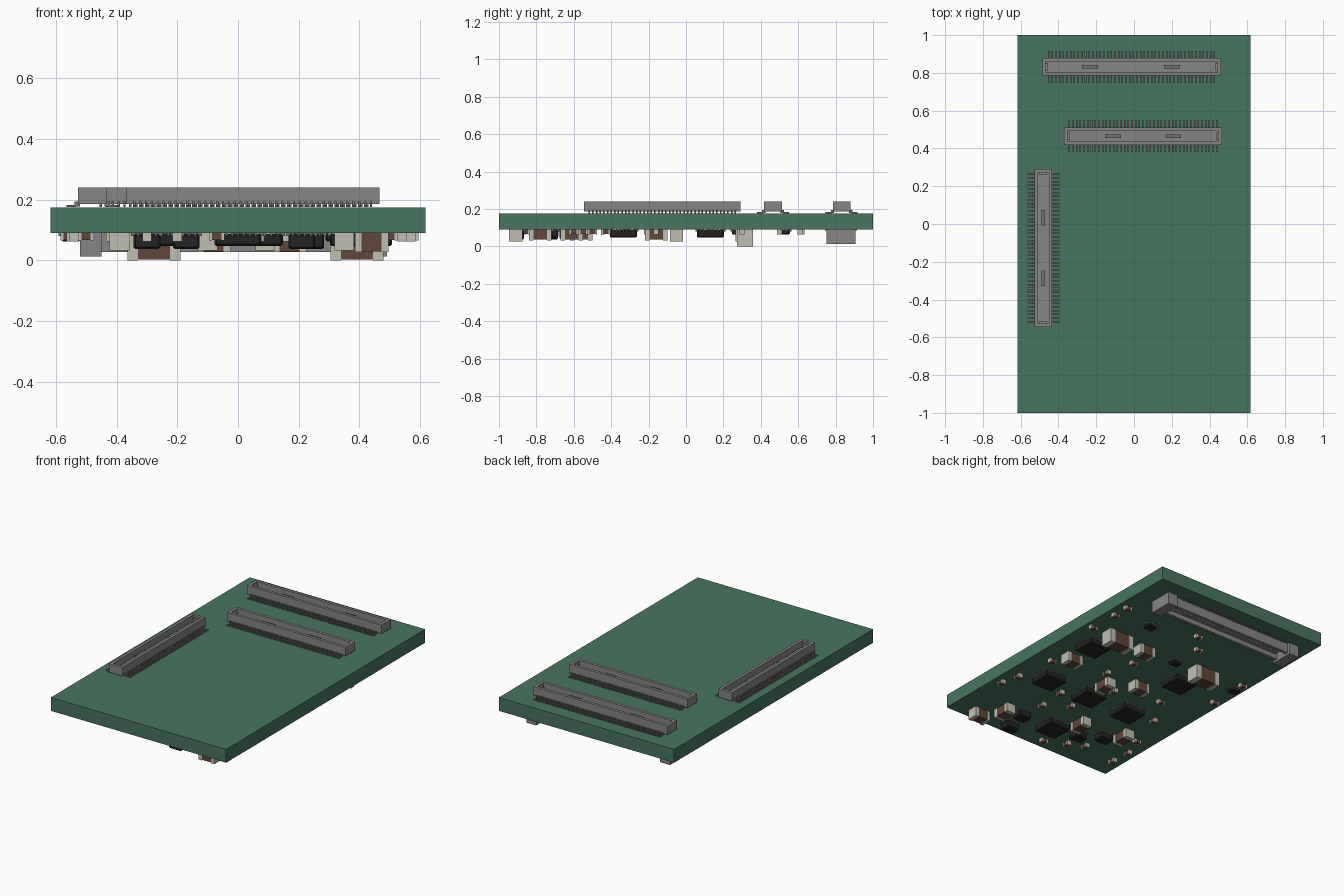
import bpy
import bmesh
from mathutils import Matrix, Vector

if "Cube" in bpy.data.objects:
    bpy.data.objects.remove(bpy.data.objects["Cube"])

UNDER = 0.093   # underside of the board
TOP = 0.175     # upper side of the board


def material(name, r, g, b):
    mat = bpy.data.materials.new(name)
    mat.use_nodes = True
    mat.diffuse_color = (r, g, b, 1)
    mat.node_tree.nodes["Principled BSDF"].inputs["Base Color"].default_value = (r, g, b, 1)
    return mat


GREEN = material("board green", 0.065, 0.178, 0.12)
GREY = material("connector grey", 0.24, 0.24, 0.24)
METAL = material("pin metal", 0.17, 0.17, 0.17)
BLACK = material("chip black", 0.017, 0.017, 0.018)
BROWN = material("ceramic brown", 0.12, 0.06, 0.04)
SILVER = material("solder cap", 0.52, 0.52, 0.45)


def box(bm, low, high, index=0):
    """Add an axis-aligned box between two corners."""
    low, high = Vector(low), Vector(high)
    size = high - low
    place = Matrix.Translation((low + high) / 2) @ Matrix.Diagonal((*size, 1))
    made = bmesh.ops.create_cube(bm, size=1, matrix=place)
    for face in {f for v in made["verts"] for f in v.link_faces}:
        face.material_index = index


def finish(bm, name, mats, location=(0, 0, 0), turned=False):
    mesh = bpy.data.meshes.new(name)
    bm.to_mesh(mesh)
    bm.free()
    for mat in mats:
        mesh.materials.append(mat)
    obj = bpy.data.objects.new(name, mesh)
    obj.location = location
    if turned:
        obj.rotation_euler.z = 1.5707963
    bpy.context.collection.objects.link(obj)
    return obj


def shell(bm, half, wide, height, wall, floor):
    """Open tray: floor, two long walls and two end walls."""
    box(bm, (-half, -wide, 0), (half, wide, floor))
    for s in (-1, 1):
        y = sorted((s * wide, s * (wide - wall)))
        box(bm, (-half, y[0], floor), (half, y[1], height))
        x = sorted((s * half, s * (half - wall)))
        box(bm, (x[0], wall - wide, floor), (x[1], wide - wall, height))


def top_connector(name, x, y, length, ribs, turned=False):
    half, wide = length / 2, 0.047
    bm = bmesh.new()
    shell(bm, half, wide, 0.055, 0.018, 0.015)
    # raised ledges inside each end
    for s in (-1, 1):
        ends = sorted((s * (half - 0.018), s * (half - 0.03)))
        box(bm, (ends[0], -0.02, 0.015), (ends[1], 0.02, 0.042))
    # locating ribs on the floor
    for r in ribs:
        box(bm, (r - 0.042, -0.01, 0.015), (r + 0.042, 0.01, 0.035), 1)
    # bent leads along both long sides
    count = round(length / 0.0205)
    for i in range(count):
        px = (i - (count - 1) / 2) * 0.0195
        for s in (-1, 1):
            rise = sorted((s * 0.04, s * 0.058))
            foot = sorted((s * 0.053, s * 0.085))
            box(bm, (px - 0.004, rise[0], -0.008), (px + 0.004, rise[1], 0.008), 1)
            box(bm, (px - 0.004, foot[0], -0.01), (px + 0.004, foot[1], -0.003), 1)
    finish(bm, name, [GREY, METAL], (x, y, TOP + 0.011), turned)


def chip(name, x, y, sx, sy, height):
    bm = bmesh.new()
    hx, hy = sx / 2, sy / 2
    box(bm, (-hx, -hy, -height), (hx, hy, -0.006))
    bmesh.ops.bevel(bm, geom=bm.edges[:], offset=0.006, segments=1, affect="EDGES")
    # short leads on all four sides
    n = max(3, round(sx / 0.022))
    for i in range(n):
        t = ((i + 0.5) / n - 0.5) * 0.88
        for s in (-1, 1):
            a = sorted((s * (hy - 0.01), s * (hy + 0.008)))
            box(bm, (t * sx - 0.004, a[0], -0.012), (t * sx + 0.004, a[1], 0), 1)
            a = sorted((s * (hx - 0.01), s * (hx + 0.008)))
            box(bm, (a[0], t * sy - 0.004, -0.012), (a[1], t * sy + 0.004, 0), 1)
    finish(bm, name, [BLACK, METAL], (x, y, UNDER))


def capacitor(name, x, y, length, width, height, turned=False):
    """Ceramic body between two slightly larger solder caps."""
    bm = bmesh.new()
    hl, hw, cap = length / 2, width / 2, length * 0.2
    box(bm, (cap - hl, 0.003 - hw, 0.003 - height), (hl - cap, hw - 0.003, 0))
    for s in (-1, 1):
        e = sorted((s * hl, s * (hl - cap)))
        box(bm, (e[0], -hw, -height), (e[1], hw, 0), 1)
    finish(bm, name, [BROWN, SILVER], (x, y, UNDER), turned)


# Circuit board
bm = bmesh.new()
box(bm, (-0.617, -1, 0.09), (0.617, 1, TOP))
finish(bm, "circuit_board", [GREEN])

# Connectors on the upper side
top_connector("rear_connector", -0.013, 0.832, 0.945, (-0.22, 0.215))
top_connector("middle_connector", 0.048, 0.465, 0.835, (-0.16, 0.16))
top_connector("side_connector", -0.48, -0.127, 0.835, (-0.16, 0.16), True)

# Large connector on the underside, opening downwards
bm = bmesh.new()
shell(bm, 0.48, 0.06, 0.066, 0.02, 0.015)
box(bm, (-0.4, -0.013, 0.015), (0.4, 0.013, 0.058))
for s in (-1, 1):
    e = sorted((s * 0.435, s * 0.505))
    box(bm, (e[0], -0.077, 0), (e[1], 0.077, 0.08))
for i in range(42):
    px = (i - 20.5) * 0.0195
    for s in (-1, 1):
        y = sorted((s * 0.05, s * 0.085))
        box(bm, (px - 0.004, y[0], 0), (px + 0.004, y[1], 0.008), 1)
        y = sorted((s * 0.012, s * 0.018))
        box(bm, (px - 0.004, y[0], 0.015), (px + 0.004, y[1], 0.054), 1)
under = finish(bm, "underside_connector", [GREY, METAL], (-0.015, 0.828, UNDER))
under.rotation_euler.x = 3.1415927

# Large square chips
for x, y in ((.43, .13), (-.24, .13), (.38, -.335), (.07, -.335), (-.23, -.335), (0, -.755)):
    chip("large_chip", x, y, 0.155, 0.145, 0.045)

# Small chips
for x, y in ((.21, -.9), (.24, -.75), (-.17, -.72), (-.3, -.64)):
    chip("small_chip", x, y, 0.088, 0.07, 0.055)
for x, y in ((.32, .53), (-.07, .3), (-.55, .27)):
    chip("tiny_chip", x, y, 0.065, 0.05, 0.03)

# Tall capacitors
for x in (.392, -.277):
    capacitor("tall_capacitor", x, .315, 0.175, 0.085, UNDER)

# Medium capacitors, lengthwise and crosswise
for x, y in ((.44, -.91), (.44, -.05), (-.08, -.05), (.17, .3)):
    capacitor("medium_capacitor", x, y, 0.11, 0.07, 0.066)
for x, y in ((.35, -.78), (-.1, -.61), (-.39, -.56), (.09, -.16)):
    capacitor("medium_capacitor", x, y, 0.12, 0.065, 0.06, True)

# Small capacitors, lengthwise and crosswise
for x, y in ((.56, .61), (.56, .5), (.57, .3), (.02, .62), (-.08, .5), (-.56, .34),
             (-.56, .08), (.5, -.16), (-.31, -.12), (.11, .13), (-.5, -.57), (-.07, -.92)):
    capacitor("small_capacitor", x, y, 0.05, 0.028, 0.028)
for x, y in ((.54, -.43), (.57, -.55), (.21, -.6), (.07, -.5), (-.42, -.32), (-.55, -.71),
             (-.54, -.84), (-.2, -.86), (-.3, -.81), (.16, -.06), (-.01, -.2), (.22, -.42)):
    capacitor("small_capacitor", x, y, 0.05, 0.03, 0.03, True)
